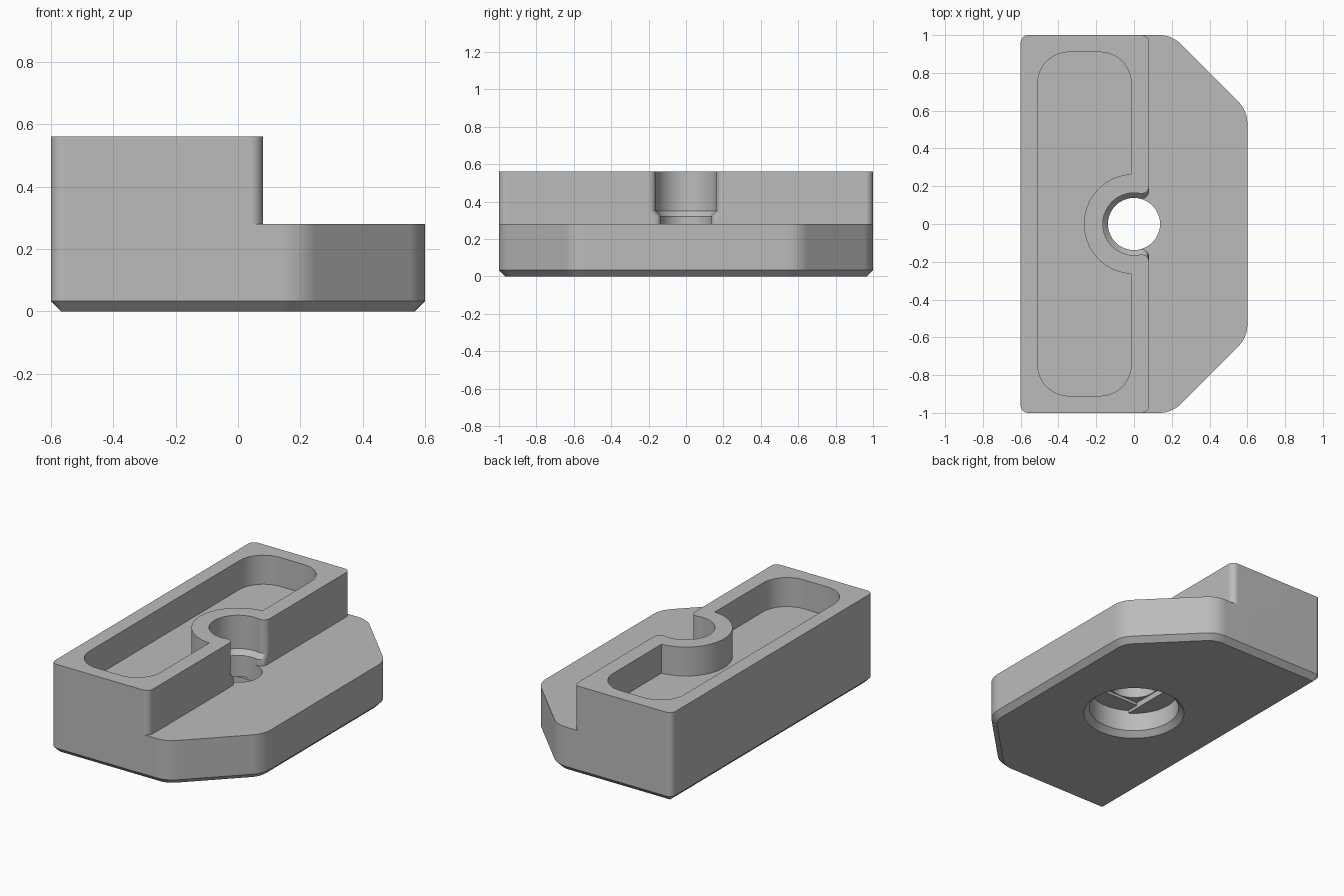
import bpy, bmesh
from math import sin, cos, tan, pi, sqrt, atan2, asin
from mathutils import Vector

if "Cube" in bpy.data.objects:
    bpy.data.objects.remove(bpy.data.objects["Cube"])

CHAMFER = 0.033
HOLE = 0.138     # through hole radius
BORE = 0.165     # wider bore in the raised block
SEAT = 0.263     # bolt seat underneath
STEP = 0.142     # half width of the stepped seat ceiling
EDGE = 0.08      # face of the raised block
FILLET = 0.04
FX = EDGE - FILLET
SHELF = 0.28
TOP = 0.56
FLOOR = 0.378

bm = bmesh.new()


def arc(cx, cy, r, a, b, n=10):
    return [(cx + r * cos(a + (b - a) * i / n), cy + r * sin(a + (b - a) * i / n))
            for i in range(n + 1)]


def rounded(corners):
    """Polygon of (x, y, radius) corners, each rounded unless its radius is 0."""
    out = []
    for i, (x, y, r) in enumerate(corners):
        if r == 0:
            out.append((x, y))
            continue
        p = Vector((x, y))
        a = (Vector(corners[i - 1][:2]) - p).normalized()
        b = (Vector(corners[(i + 1) % len(corners)][:2]) - p).normalized()
        half = a.angle(b) / 2
        c = p + (a + b).normalized() * r / sin(half)
        s = p + a * r / tan(half) - c
        e = p + b * r / tan(half) - c
        start = atan2(s.y, s.x)
        turn = atan2(s.x * e.y - s.y * e.x, s.dot(e))
        out += arc(c.x, c.y, r, start, start + turn)
    return out


def wall(*layers):
    """Side faces through (z, profile) layers of equal point count."""
    rings = [[bm.verts.new((x, y, z)) for x, y in pts] for z, pts in layers]
    for low, high in zip(rings, rings[1:]):
        for i in range(len(low)):
            bm.faces.new((low[i - 1], low[i], high[i], high[i - 1]))


def fill(z, *loops):
    """Flat face at height z between closed loops."""
    edges = []
    for pts in loops:
        verts = [bm.verts.new((x, y, z)) for x, y in pts]
        edges += [bm.edges.new((verts[i - 1], verts[i])) for i in range(len(verts))]
    bmesh.ops.triangle_fill(bm, edges=edges, use_beauty=True, normal=(0, 0, 1))


def flip(pts):
    return [(x, -y) for x, y in pts]


def outline(d):
    """Plan of the body, inset by d."""
    k = d * (sqrt(2) - 1)
    half = [(-0.6 + d, -1 + d, FILLET - d), (FX, -1 + d, 0),
            (0.2 - k, -1 + d, 0.16 - d), (0.6 - d, -0.6 + k, 0.16 - d)]
    return rounded(half + [(x, -y, r) for x, y, r in reversed(half)])


def half_face(r):
    """Block face from its outer corner to the lip of a bore of radius r."""
    fy = sqrt((r + FILLET) ** 2 - FX ** 2)
    t = atan2(fy, FX)
    return arc(FX, 1 - FILLET, FILLET, pi / 2, 0) + arc(FX, fy, FILLET, 0, t - pi), t


def block_plan(r):
    half, t = half_face(r)
    return (plan[57:] + plan[:11] + flip(half)
            + arc(0, 0, r, -t, t - 2 * pi, 48)[1:-1] + half[::-1])


def seat_plan(r):
    """Seat circle, split where the ceiling slot meets it."""
    cuts = [spread - pi / 2, pi / 2 - spread, pi / 2 + spread, 1.5 * pi - spread,
            1.5 * pi + spread]
    return [p for a, b in zip(cuts, cuts[1:]) for p in arc(0, 0, r, a, b, 16)[:-1]]


# Base plate
plan = outline(0)
wall((0, outline(CHAMFER)), (CHAMFER, plan), (SHELF, plan))

# Shelf in front of the raised block
half, lip = half_face(HOLE)
fill(SHELF, plan[11:57] + half[1:] + arc(0, 0, HOLE, lip, -lip, 20)[1:-1]
     + flip(half[::-1])[:-1])

# Raised block with its open, stepped bore
wall((SHELF, block_plan(HOLE)), (0.32, block_plan(HOLE)),
     (0.35, block_plan(BORE)), (TOP, block_plan(BORE)))

# Pocket that wraps around the bore wall
px, ring = -0.015, 0.265
pocket = rounded([(-0.51, 0.91, 0.165), (-0.51, -0.91, 0.165),
                  (px, -0.91, 0.165), (px, 0.91, 0.165)])
a = atan2(sqrt(ring ** 2 - px ** 2), px)
pocket[33:33] = arc(0, 0, ring, -a, a - 2 * pi, 40)
wall((FLOOR, pocket), (TOP, pocket))
fill(FLOOR, pocket)
fill(TOP, block_plan(BORE), pocket)

# Countersunk bolt seat underneath
spread = asin(STEP / SEAT)
fill(0, outline(CHAMFER), seat_plan(SEAT + CHAMFER))
wall((0, seat_plan(SEAT + CHAMFER)), (CHAMFER, seat_plan(SEAT)), (0.15, seat_plan(SEAT)))

# Seat ceiling: slot, then square, then round hole
square = [(STEP, STEP), (-STEP, STEP), (-STEP, -STEP), (STEP, -STEP)]
end = arc(0, 0, SEAT, pi / 2 - spread, pi / 2 + spread, 16)
side = arc(0, 0, SEAT, spread - pi / 2, pi / 2 - spread, 16)
slot = end + square[1:3] + flip(end[::-1]) + [square[3], square[0]]
for s in (1, -1):
    fill(0.15, [(s * x, y) for x, y in side + [square[0], square[3]]])
    fill(0.168, [(x, s * y) for x, y in end + [square[1], square[0]]])
wall((0.15, slot), (0.168, slot))
wall((0.168, square), (0.186, square))
hole = arc(0, 0, HOLE, lip, 2 * pi - lip, 48)[:-1] + arc(0, 0, HOLE, -lip, lip, 20)[:-1]
fill(0.186, square, hole)
wall((0.186, hole), (SHELF, hole))

# Join the surfaces into one solid
bmesh.ops.remove_doubles(bm, verts=bm.verts, dist=0.0001)
bmesh.ops.recalc_face_normals(bm, faces=bm.faces)
mesh = bpy.data.meshes.new("clamp_body")
bm.to_mesh(mesh)
bm.free()
body = bpy.data.objects.new("clamp_body", mesh)
bpy.context.collection.objects.link(body)

# Plain grey finish
grey = bpy.data.materials.new("plain_grey")
grey.use_nodes = True
colour = (0.5, 0.5, 0.5, 1)
grey.diffuse_color = colour
grey.node_tree.nodes["Principled BSDF"].inputs["Base Color"].default_value = colour
mesh.materials.append(grey)

# Smooth the rounded walls, keep edges crisp
bpy.ops.object.select_all(action='DESELECT')
bpy.context.view_layer.objects.active = body
body.select_set(True)
bpy.ops.object.shade_smooth_by_angle(angle=pi / 6)
normals = body.modifiers.new("even_shading", 'WEIGHTED_NORMAL')
normals.keep_sharp = True
